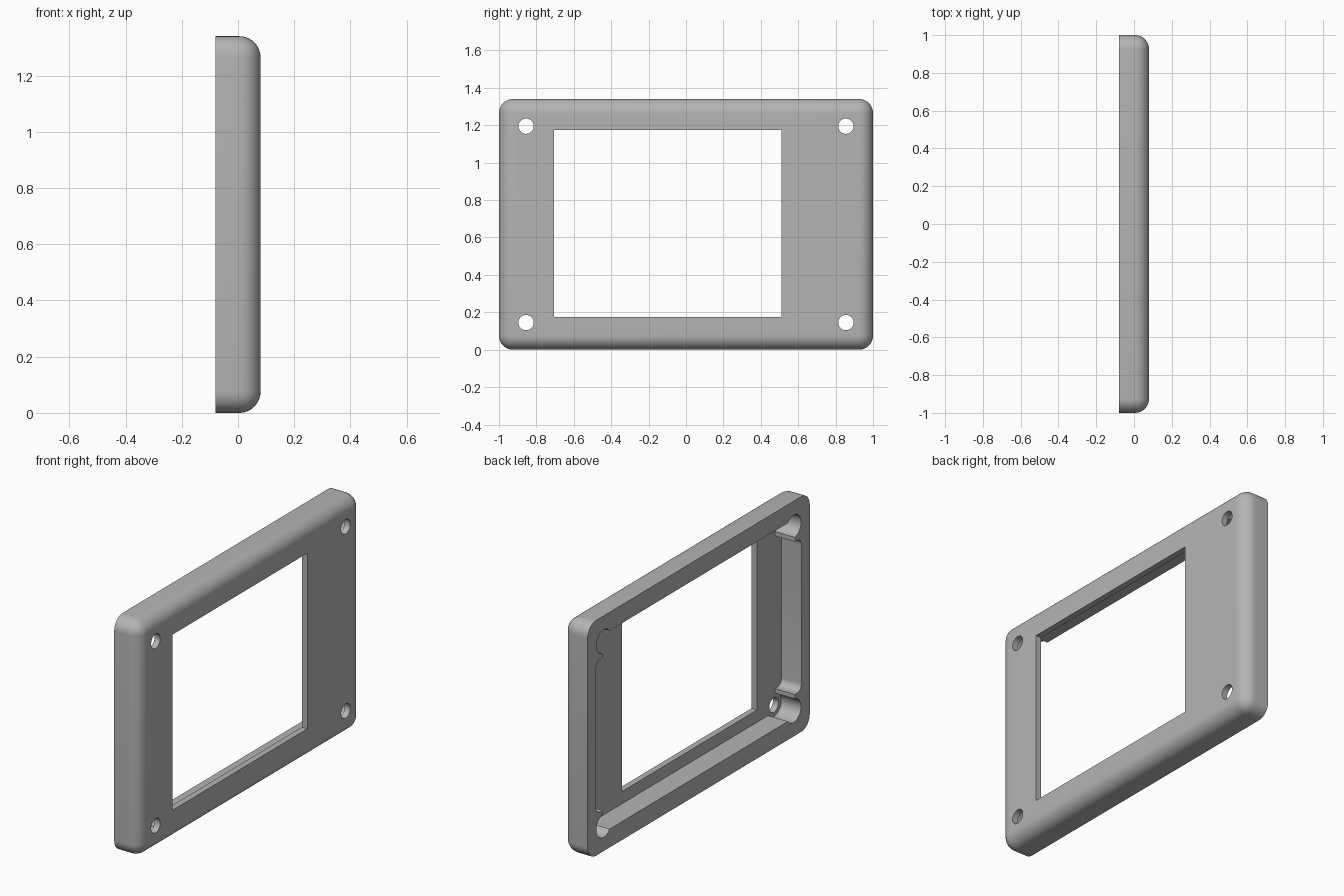
import bpy, bmesh
from mathutils import Matrix, Vector

if "Cube" in bpy.data.objects:
    bpy.data.objects.remove(bpy.data.objects["Cube"])

HEIGHT, BACK, FRONT = 1.34, -0.08, 0.08
MID = HEIGHT / 2
FLOOR = 0.045          # inner face of the front panel
HOLE_Y, HOLE_Z = 0.855, 0.525   # screw positions, from the centre

grey = bpy.data.materials.new("light_grey")
grey.use_nodes = True
colour = (0.46, 0.46, 0.46, 1)
grey.diffuse_color = colour
grey.node_tree.nodes["Principled BSDF"].inputs["Base Color"].default_value = colour


def make_object(name, bm):
    mesh = bpy.data.meshes.new(name)
    bm.to_mesh(mesh)
    bm.free()
    obj = bpy.data.objects.new(name, mesh)
    bpy.context.collection.objects.link(obj)
    return obj


def box(name, x, y, z, radius=0, pick=None, segments=8):
    """Box between (min, max) pairs, rounded on the edges chosen by pick."""
    bm = bmesh.new()
    size = [b - a for a, b in (x, y, z)]
    centre = Vector([(a + b) / 2 for a, b in (x, y, z)])
    bmesh.ops.create_cube(bm, size=1, matrix=Matrix.Translation(centre) @ Matrix.Diagonal((*size, 1)))
    if radius:
        edges = [e for e in bm.edges if pick(e)]
        bmesh.ops.bevel(bm, geom=edges, offset=radius, segments=segments, profile=0.5, affect='EDGES')
    return make_object(name, bm)


def rod(name, x, y, z, radius):
    """Cylinder along x."""
    bm = bmesh.new()
    place = Matrix.Translation(((x[0] + x[1]) / 2, y, z)) @ Matrix.Rotation(1.5707963, 4, 'Y')
    bmesh.ops.create_cone(bm, cap_ends=True, segments=32, radius1=radius, radius2=radius,
                          depth=x[1] - x[0], matrix=place)
    return make_object(name, bm)


def along_x(edge):
    return abs(edge.verts[0].co.x - edge.verts[1].co.x) > 0.01


def not_back(edge):
    return any(v.co.x > 0 for v in edge.verts)


# Outer shell: rounded front and corners, flat open back
frame = box("bezel_frame", (BACK, FRONT), (-1, 1), (0, HEIGHT), 0.075, not_back, 10)
frame.data.materials.append(grey)

# Shallow pocket with wider sides, screw recesses, holes and screen window
pocket = (BACK - 0.1, FLOOR)
through = (BACK - 0.1, FRONT + 0.1)
cutters = [
    box("main_pocket", pocket, (-0.865, 0.865), (0.105, HEIGHT - 0.105)),
    box("side_pocket", pocket, (-0.925, 0.925), (0.235, HEIGHT - 0.235), 0.04, along_x),
    box("screen_window", through, (-0.705, 0.51), (0.175, 1.175)),
]
for side in (-1, 1):
    for level in (-1, 1):
        y, z = side * HOLE_Y, MID + level * HOLE_Z
        cutters.append(rod("screw_recess", pocket, y, z, 0.066))
        cutters.append(rod("screw_hole", through, y, z, 0.041))

bpy.context.view_layer.objects.active = frame
for cutter in cutters:
    cutter.hide_render = True
    cut = frame.modifiers.new(cutter.name, 'BOOLEAN')
    cut.operation, cut.solver, cut.object = 'DIFFERENCE', 'EXACT', cutter
    bpy.ops.object.modifier_apply(modifier=cut.name)
    bpy.data.objects.remove(cutter)

bpy.ops.object.select_all(action='DESELECT')
frame.select_set(True)
bpy.ops.object.shade_smooth_by_angle(angle=0.6)
